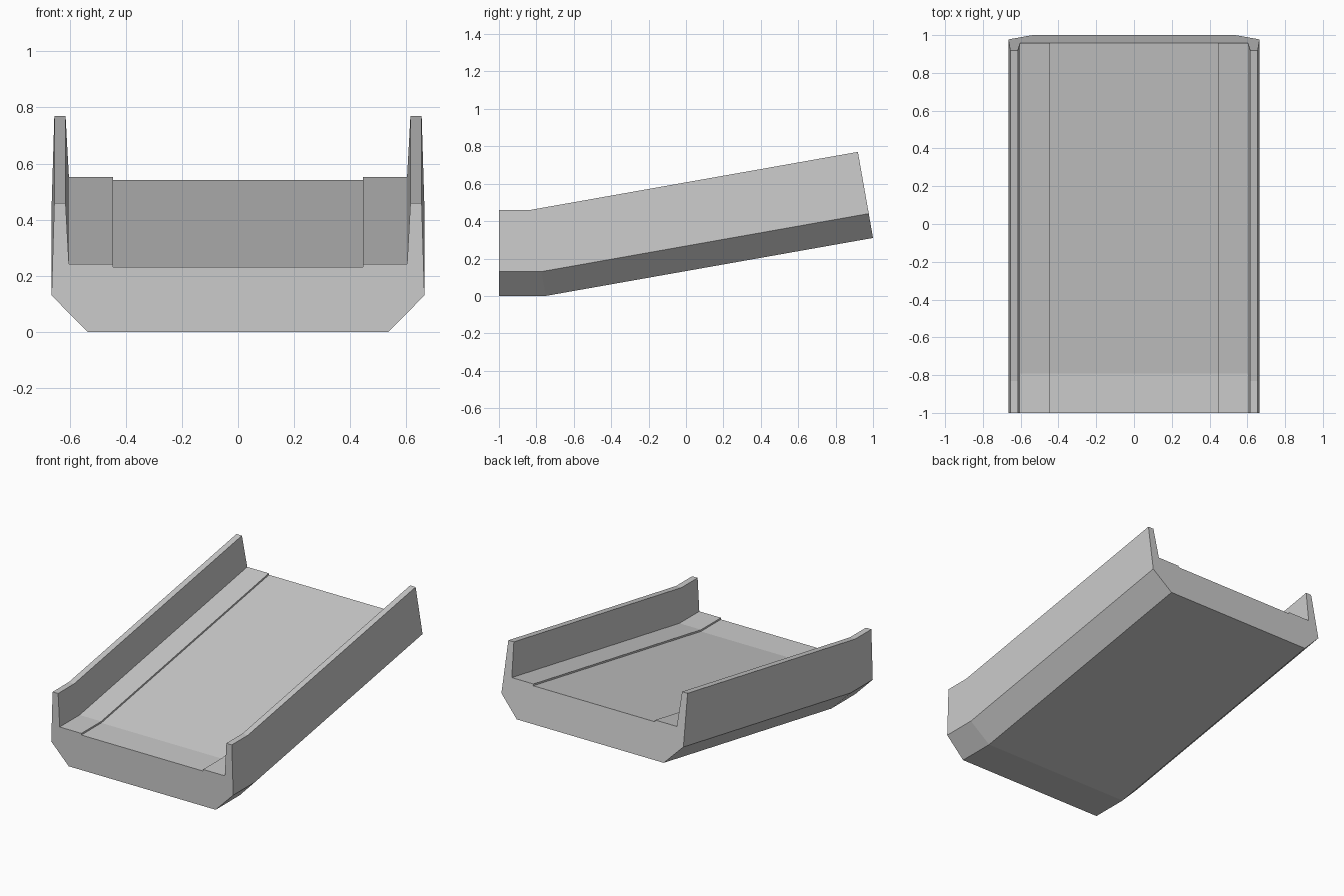
import bpy, bmesh

if "Cube" in bpy.data.objects:
    bpy.data.objects.remove(bpy.data.objects["Cube"])

# Right half of the channel cross-section (x, z), from bottom edge to the recessed floor
half = [(0.537, 0.0), (0.665, 0.13), (0.655, 0.46), (0.615, 0.46),
        (0.603, 0.242), (0.445, 0.242), (0.445, 0.231)]
profile = half + [(-x, z) for x, z in reversed(half)]

# Stations along the length: (y at the bottom, backward lean per unit height, rise)
stations = [(-1.0, 0.0, 0.0), (-0.75, 0.176, 0.0), (1.0, 0.176, 0.31)]

bm = bmesh.new()
rings = [[bm.verts.new((x, y - lean * z, z + rise)) for x, z in profile]
         for y, lean, rise in stations]

# Skin between stations
n = len(profile)
for a, b in zip(rings, rings[1:]):
    for i in range(n):
        j = (i + 1) % n
        bm.faces.new((a[i], a[j], b[j], b[i]))

# End caps
bm.faces.new(rings[0][::-1])
bm.faces.new(rings[-1])
bmesh.ops.recalc_face_normals(bm, faces=bm.faces)

mesh = bpy.data.meshes.new("ramp_channel")
bm.to_mesh(mesh)
bm.free()
bpy.context.collection.objects.link(bpy.data.objects.new("ramp_channel", mesh))
